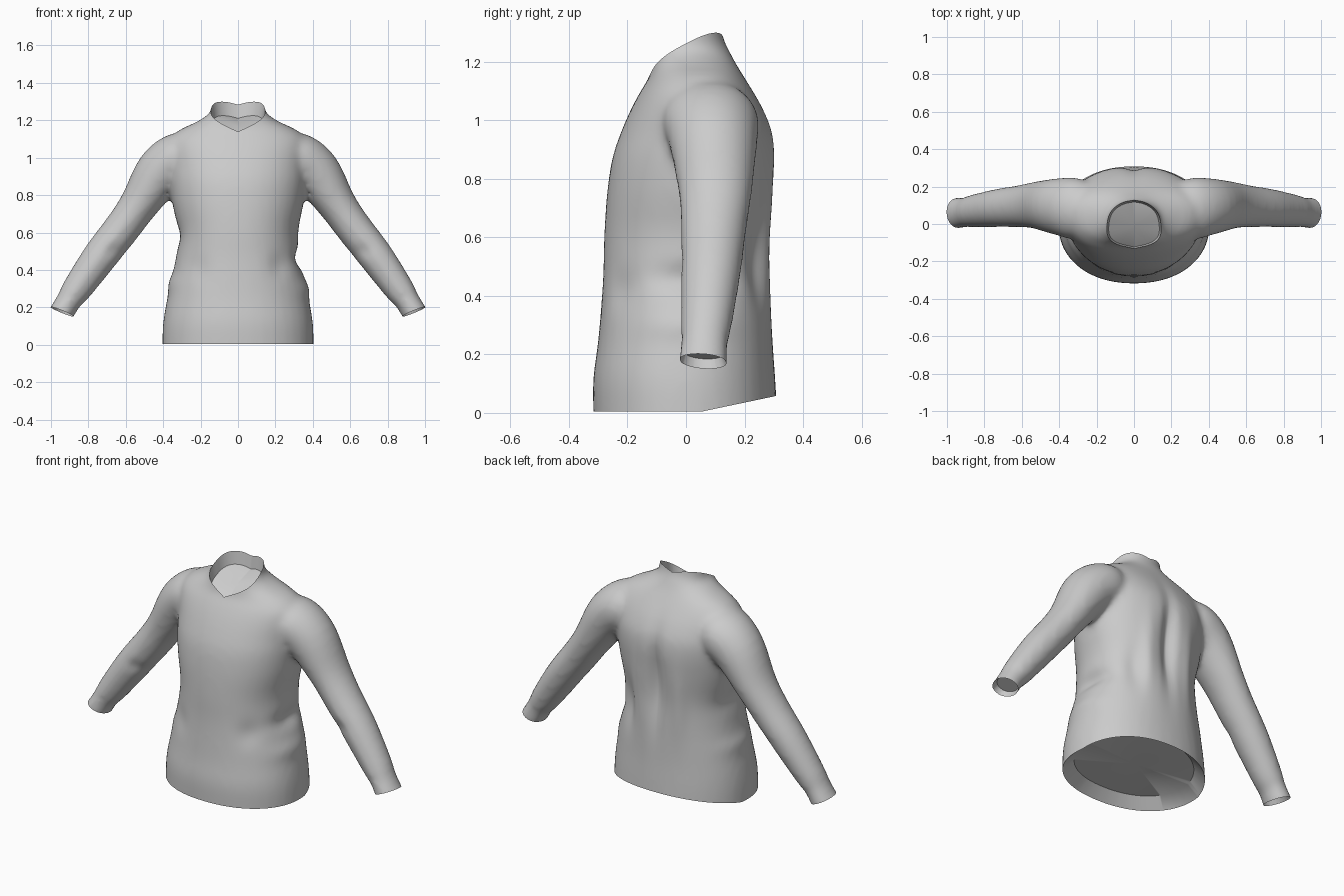
import bpy, bmesh, math
from mathutils import Vector

if "Cube" in bpy.data.objects:
    bpy.data.objects.remove(bpy.data.objects["Cube"])


def spline(rows, steps):
    """Catmull-Rom interpolation through rows of numbers."""
    out = []
    for i in range(len(rows) - 1):
        a, b, c, d = (rows[max(0, min(len(rows) - 1, i + k))] for k in (-1, 0, 1, 2))
        for s in range(steps):
            t = s / steps
            out.append([0.5 * (2 * q + (r - p) * t + (2 * p - 5 * q + 4 * r - w) * t * t
                               + (3 * q - p - 3 * r + w) * t ** 3)
                        for p, q, r, w in zip(a, b, c, d)])
    return out + [list(rows[-1])]


def loft(bm, rings):
    """Closed tube through rings of points."""
    loops = [[bm.verts.new(p) for p in ring] for ring in rings]
    n = len(loops[0])
    for a, b in zip(loops, loops[1:]):
        for i in range(n):
            bm.faces.new((a[i], a[(i + 1) % n], b[(i + 1) % n], b[i]))
    bm.faces.new(loops[0][::-1])
    bm.faces.new(loops[-1])


def power(v, e):
    return math.copysign(abs(v) ** e, v)


ANGLES = [2 * math.pi * i / 40 for i in range(40)]

# Torso: height, half width, front y, back y, y of the side seam
torso = [(-.1, .405, -.315, .315, .0), (0, .405, -.317, .312, .0), (.12, .40, -.317, .305, .0),
         (.25, .378, -.30, .297, .01), (.45, .335, -.284, .292, .02), (.6, .322, -.28, .29, .03),
         (.75, .35, -.27, .30, .04), (.87, .365, -.252, .307, .05), (.96, .37, -.222, .298, .06),
         (1.04, .375, -.187, .265, .06), (1.1, .365, -.155, .23, .06), (1.15, .31, -.125, .198, .055),
         (1.195, .215, -.117, .17, .04), (1.24, .152, -.117, .147, .0), (1.29, .142, -.117, .125, .0),
         (1.4, .142, -.117, .118, .0)]
# Sleeve: x, y, z of the centre, radius across the arm, radius in y
sleeve = [(.22, .08, 1.03, .10, .13), (.31, .082, 1.0, .137, .165), (.415, .093, .92, .135, .15),
          (.53, .10, .75, .104, .125), (.615, .095, .63, .097, .112), (.735, .085, .475, .094, .102),
          (.86, .07, .30, .08, .087), (.905, .063, .235, .067, .08), (.94, .059, .177, .067, .084),
          (.99, .056, .10, .067, .084)]

bm = bmesh.new()
rings = []
for z, w, yf, yb, yc in spline(torso, 3):
    rings.append([(w * power(math.cos(a), .92),
                   yc + (yb - yc if math.sin(a) > 0 else yc - yf) * power(math.sin(a), .92), z)
                  for a in ANGLES])
loft(bm, rings)

path = spline(sleeve, 4)
rings = []
for i, (x, y, z, r, ry) in enumerate(path):
    p, q = path[max(i - 1, 0)], path[min(i + 1, len(path) - 1)]
    t = Vector((q[0] - p[0], 0, q[2] - p[2])).normalized()
    side = Vector((-t.z, 0, t.x))
    rings.append([Vector((x, y, z)) + side * r * math.cos(a) + Vector((0, ry * math.sin(a), 0))
                  for a in ANGLES])
loft(bm, rings)
bmesh.ops.recalc_face_normals(bm, faces=bm.faces)

# Fuse torso and sleeve into one skin
mesh = bpy.data.meshes.new("sweater")
bm.to_mesh(mesh)
bm.free()
sweater = bpy.data.objects.new("sweater", mesh)
bpy.context.collection.objects.link(sweater)
fuse = sweater.modifiers.new("fuse", 'REMESH')
fuse.mode = 'VOXEL'
fuse.voxel_size = .016
bm = bmesh.new()
bm.from_object(sweater, bpy.context.evaluated_depsgraph_get())
sweater.modifiers.clear()
for _ in range(5):
    bmesh.ops.smooth_vert(bm, verts=bm.verts, factor=.5, use_axis_x=True, use_axis_y=True, use_axis_z=True)

# Trim: centre line, hem (level front, rising back), cuff, V neck
for co, no in [((0, 0, 0), (-1, 0, 0)),
               ((0, 0, .004), (0, 0, -1)),
               ((0, .08, .01), (0, .21, -1)),
               ((.94, .06, .176), (.38, -.08, -.92)),
               ((0, -.12, 1.145), (-.35, -.56, 1))]:
    bmesh.ops.bisect_plane(bm, geom=bm.verts[:] + bm.edges[:] + bm.faces[:], dist=1e-5,
                           plane_co=co, plane_no=Vector(no).normalized(), clear_outer=True)

# Mirror to the other half
copy = bmesh.ops.duplicate(bm, geom=bm.verts[:] + bm.edges[:] + bm.faces[:])["geom"]
for v in copy:
    if isinstance(v, bmesh.types.BMVert):
        v.co.x *= -1
bmesh.ops.reverse_faces(bm, faces=[f for f in copy if isinstance(f, bmesh.types.BMFace)])
bmesh.ops.remove_doubles(bm, verts=bm.verts, dist=2e-4)
bm.normal_update()

# Cloth folds: centre, spread, depth (negative is a dent)
folds = [((0, .29, .70), (.045, .12, .24), -.04), ((.13, .28, .62), (.04, .12, .2), .012),
         ((-.14, .28, .6), (.04, .12, .2), .012), ((.2, .25, .5), (.05, .1, .12), -.02),
         ((.33, .03, .46), (.08, .13, .05), -.03), ((-.33, .03, .58), (.08, .13, .06), -.012),
         ((.36, 0, .3), (.08, .15, .05), .012), ((-.36, 0, .33), (.08, .15, .05), .01),
         ((.22, -.2, .42), (.06, .1, .07), -.012), ((-.2, -.2, .4), (.06, .1, .07), -.008),
         ((.67, .0, .5), (.05, .1, .04), -.008), ((-.67, .0, .5), (.05, .1, .04), -.008)]
for v in bm.verts:
    move = 0
    for c, s, depth in folds:
        move += depth * math.exp(-sum(((v.co[k] - c[k]) / s[k]) ** 2 for k in range(3)))
    v.co += v.normal * move

# Turned-in lip and inner lining at every opening
rim = {e for e in bm.edges if e.is_boundary}
while rim:
    todo, loop = [rim.pop()], []
    while todo:
        e = todo.pop()
        loop.append(e)
        for v in e.verts:
            for n in v.link_edges:
                if n in rim:
                    rim.discard(n)
                    todo.append(n)
    if len(loop) < 8:
        continue
    pts = {v for e in loop for v in e.verts}
    mid = sum((v.co for v in pts), Vector()) / len(pts)
    if abs(mid.x) > .5:
        scale, shift = .86, Vector((-.02 if mid.x > 0 else .02, 0, .03))
    elif mid.z > .5:
        scale, shift = .93, Vector((0, 0, -.07))
    else:
        scale, shift = .84, Vector((0, 0, .055))
    for last in (False, True):
        new = bmesh.ops.extrude_edge_only(bm, edges=loop)["geom"]
        loop = [g for g in new if isinstance(g, bmesh.types.BMEdge)]
        verts = [g for g in new if isinstance(g, bmesh.types.BMVert)]
        loop = [e for e in loop if e.is_boundary]
        if last:
            bmesh.ops.pointmerge(bm, verts=verts, merge_co=mid + shift)
        else:
            for v in verts:
                v.co = mid + (v.co - mid) * scale + shift

bmesh.ops.recalc_face_normals(bm, faces=bm.faces)
bm.to_mesh(mesh)
bm.free()

bpy.context.view_layer.objects.active = sweater
sweater.select_set(True)
bpy.ops.object.shade_smooth_by_angle(angle=math.radians(40))
